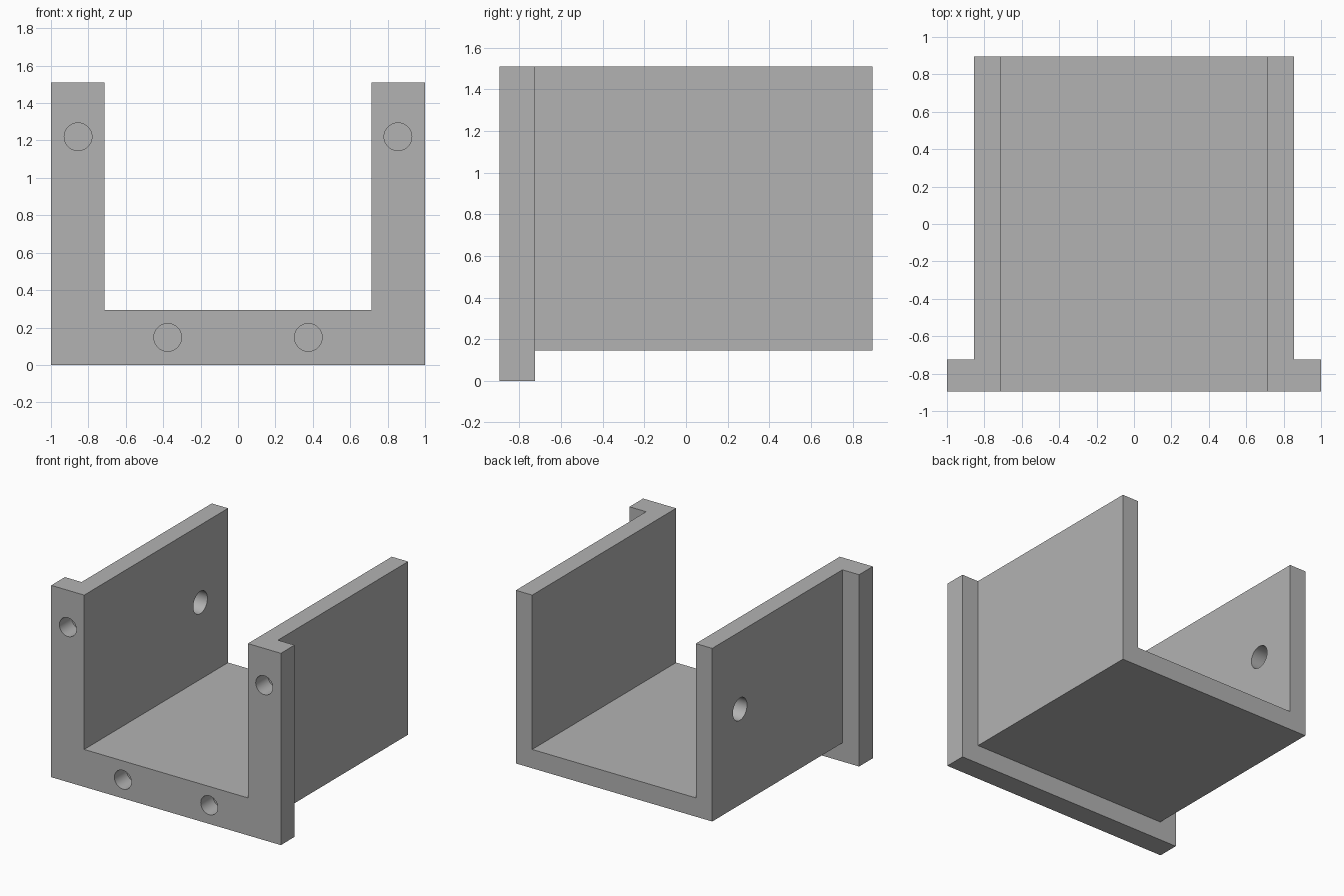
import bpy
import bmesh
from math import pi
from mathutils import Matrix

cube = bpy.data.objects.get("Cube")
if cube:
    bpy.data.objects.remove(cube, do_unlink=True)

# Main dimensions
FRONT, FLANGE_BACK, BACK = -0.895, -0.725, 0.895
HEIGHT, FLOOR_BOTTOM, FLOOR_TOP = 1.51, 0.147, 0.295
FLANGE_X, OUTER_X, INNER_X = 1.0, 0.855, 0.713

grey = bpy.data.materials.new("plain_grey")
grey.use_nodes = True
grey.diffuse_color = (0.45, 0.45, 0.45, 1)
grey.node_tree.nodes["Principled BSDF"].inputs["Base Color"].default_value = grey.diffuse_color


def make_object(name, bm):
    bmesh.ops.recalc_face_normals(bm, faces=bm.faces)
    mesh = bpy.data.meshes.new(name)
    bm.to_mesh(mesh)
    bm.free()
    mesh.materials.append(grey)
    obj = bpy.data.objects.new(name, mesh)
    bpy.context.collection.objects.link(obj)
    return obj


def box(name, low, high):
    bm = bmesh.new()
    bmesh.ops.create_cube(bm, size=1)
    for v in bm.verts:
        v.co = [h if c > 0 else l for c, l, h in zip(v.co, low, high)]
    return make_object(name, bm)


def drill(name, centre, radius, length, axis):
    turn = Matrix.Rotation(pi / 2, 4, "X" if axis == "Y" else "Y")
    bm = bmesh.new()
    bmesh.ops.create_cone(bm, cap_ends=True, segments=48, radius1=radius,
                          radius2=radius, depth=length,
                          matrix=Matrix.Translation(centre) @ turn)
    return make_object(name, bm)


# Stock: T-shaped plan, with the wide flange at the front
half = [(FLANGE_X, FRONT), (FLANGE_X, FLANGE_BACK),
        (OUTER_X, FLANGE_BACK), (OUTER_X, BACK)]
plan = half + [(-x, y) for x, y in reversed(half)]
bm = bmesh.new()
base = bm.faces.new([bm.verts.new((x, y, 0)) for x, y in plan])
top = bmesh.ops.extrude_face_region(bm, geom=[base])
bmesh.ops.translate(bm, vec=(0, 0, HEIGHT),
                    verts=[g for g in top["geom"] if isinstance(g, bmesh.types.BMVert)])
bracket = make_object("flanged_channel", bm)

# Open channel and the step under the floor
cutters = [
    box("channel_cutter", (-INNER_X, -2, FLOOR_TOP), (INNER_X, 2, 2)),
    box("underside_cutter", (-2, FLANGE_BACK, -1), (2, 2, FLOOR_BOTTOM)),
]

# Blind mounting holes in the flange
DEPTH = 0.15
for side in (-1, 1):
    for x, z in ((0.855, 1.22), (0.376, 0.147)):
        cutters.append(drill("mounting_hole_cutter", (side * x, FRONT, z),
                             0.074, 2 * DEPTH, "Y"))

# Through hole in the right wall
cutters.append(drill("wall_hole_cutter", (-0.785, 0.55, 0.90), 0.088, 0.5, "X"))

# Cut each feature and discard its cutter
bpy.ops.object.select_all(action="DESELECT")
bpy.context.view_layer.objects.active = bracket
bracket.select_set(True)
for cutter in cutters:
    mod = bracket.modifiers.new("cut", "BOOLEAN")
    mod.operation = "DIFFERENCE"
    mod.solver = "EXACT"
    mod.object = cutter
    bpy.ops.object.modifier_apply(modifier=mod.name)
    bpy.data.objects.remove(cutter, do_unlink=True)

bpy.ops.object.shade_smooth_by_angle(angle=pi / 6)
